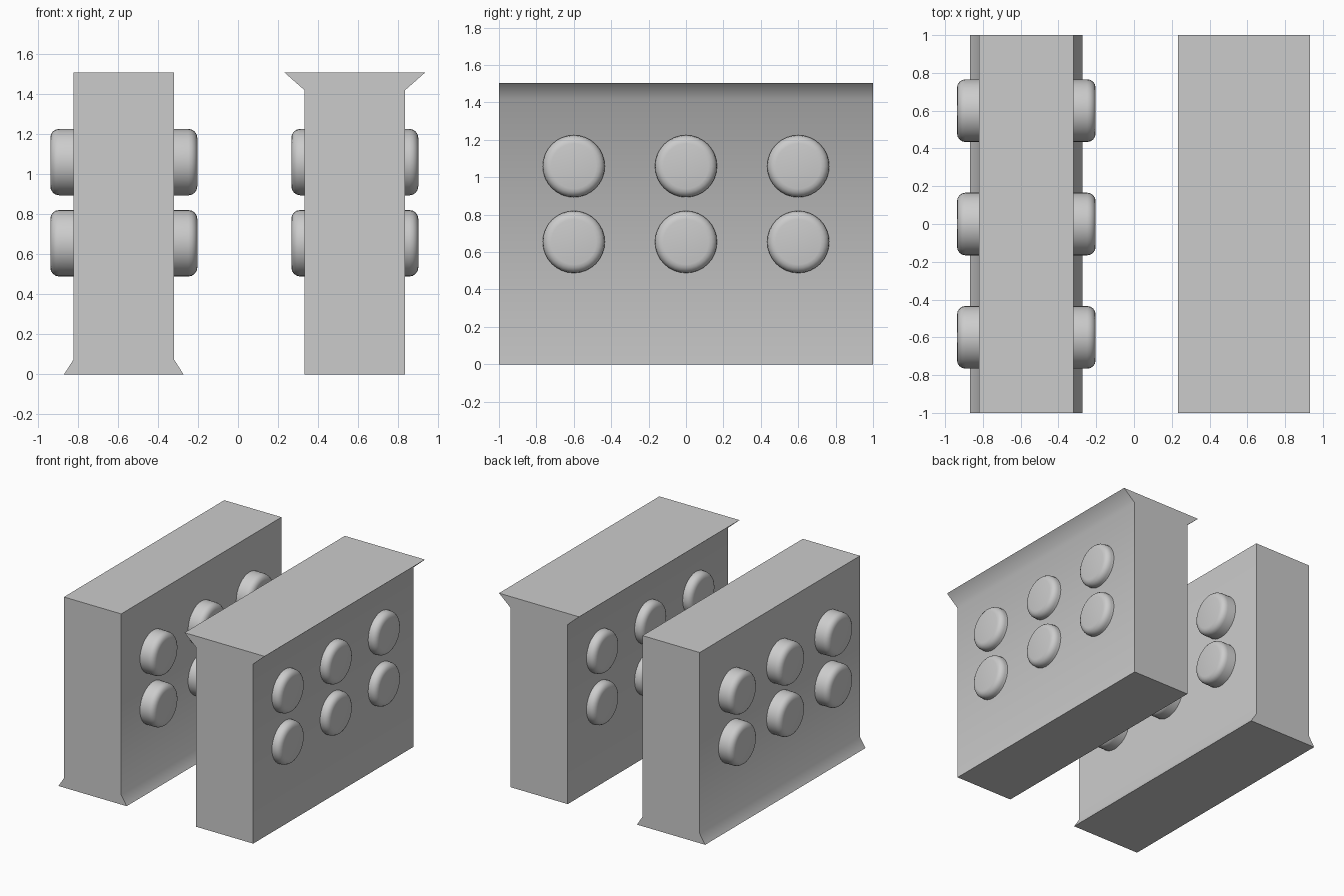
import bpy, bmesh
from math import radians, pi
from mathutils import Matrix

if "Cube" in bpy.data.objects:
    bpy.data.objects.remove(bpy.data.objects["Cube"])


def finish(name, bm, angle):
    bmesh.ops.recalc_face_normals(bm, faces=bm.faces)
    mesh = bpy.data.meshes.new(name)
    bm.to_mesh(mesh)
    bm.free()
    obj = bpy.data.objects.new(name, mesh)
    bpy.context.collection.objects.link(obj)
    bpy.ops.object.select_all(action='DESELECT')
    obj.select_set(True)
    bpy.context.view_layer.objects.active = obj
    bpy.ops.object.shade_smooth_by_angle(angle=radians(angle))
    return obj


def block(name, cx, half_profile):
    """Mirror a half profile (x, z) about cx and extrude it along y."""
    pts = [(cx + x, z) for x, z in half_profile]
    pts += [(cx - x, z) for x, z in reversed(half_profile)]
    bm = bmesh.new()
    face = bm.faces.new([bm.verts.new((x, -1, z)) for x, z in pts])
    ext = bmesh.ops.extrude_face_region(bm, geom=[face], use_keep_orig=True)
    verts = [g for g in ext['geom'] if isinstance(g, bmesh.types.BMVert)]
    bmesh.ops.translate(bm, verts=verts, vec=(0, 2, 0))
    return finish(name, bm, 60)


def stud(name, x, y, z, half_length, radius=0.166, bevel=0.045):
    """Rounded cylinder running through the block along x."""
    bm = bmesh.new()
    bmesh.ops.create_cone(bm, cap_ends=True, segments=32, radius1=radius,
                          radius2=radius, depth=2 * half_length,
                          matrix=Matrix.Translation((x, y, z)) @ Matrix.Rotation(pi / 2, 4, 'Y'))
    rims = [e for e in bm.edges if abs(e.verts[0].co.x - e.verts[1].co.x) < 1e-4]
    bmesh.ops.bevel(bm, geom=rims, offset=bevel, segments=4, profile=0.5,
                    affect='EDGES')
    return finish(name, bm, 40)


LEFT_X, RIGHT_X, TOP = -0.57, 0.583, 1.505

# Left block with flared foot, right block with flared top
block("left_block", LEFT_X, [(0.298, 0), (0.25, 0.075), (0.25, TOP)])
block("right_block", RIGHT_X, [(0.25, 0), (0.25, 1.417), (0.35, TOP)])

# Two rows of three studs through each block
for side, cx, half in (("left", LEFT_X, 0.367), ("right", RIGHT_X, 0.317)):
    for row, z in (("lower", 0.654), ("upper", 1.059)):
        for i, y in enumerate((-0.6, 0, 0.6)):
            stud(f"{side}_{row}_stud_{i + 1}", cx, y, z, half)
